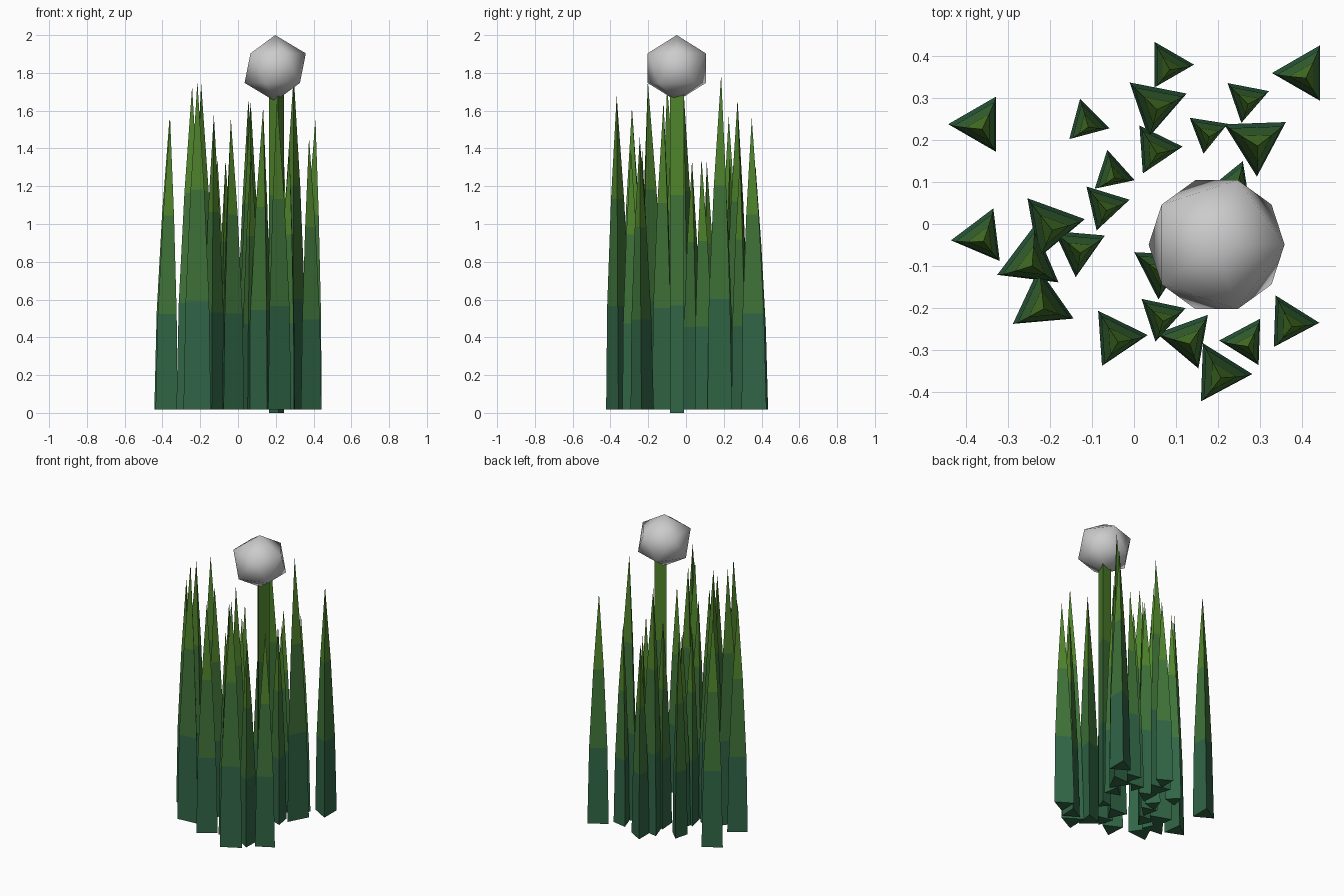
import bpy, bmesh
from math import cos, sin, radians

if "Cube" in bpy.data.objects:
    bpy.data.objects.remove(bpy.data.objects["Cube"])


def material(name, rgb):
    m = bpy.data.materials.new(name)
    m.diffuse_color = (*rgb, 1)
    m.use_nodes = True
    m.node_tree.nodes["Principled BSDF"].inputs["Base Color"].default_value = m.diffuse_color
    return m


# Green shades from the dark base to the bright tip
GREENS = [material("grass_base", (0.03, 0.13, 0.06)),
          material("grass_middle", (0.05, 0.17, 0.04)),
          material("grass_tip", (0.08, 0.23, 0.025))]


def triangular_shaft(name, x, y, radius, angle, rings, z0, height, lean=(0, 0)):
    """Three-sided shaft; rings = (height fraction, radius fraction)."""
    bm = bmesh.new()
    loops = []
    for t, r in rings:
        cx, cy = x + lean[0] * t, y + lean[1] * t
        z = z0 + (height - z0) * t
        if r == 0:
            loops.append([bm.verts.new((cx, cy, z))] * 3)
        else:
            a = [radians(angle + 120 * k) for k in range(3)]
            loops.append([bm.verts.new((cx + radius * r * cos(q),
                                        cy + radius * r * sin(q), z)) for q in a])
    bm.faces.new(loops[0][::-1])
    for i, (lo, hi) in enumerate(zip(loops, loops[1:])):
        for k in range(3):
            n = (k + 1) % 3
            corners = [lo[k], lo[n], hi[n]]
            if hi[k] is not hi[n]:
                corners.append(hi[k])
            bm.faces.new(corners).material_index = i
    if rings[-1][1]:
        bm.faces.new(loops[-1]).material_index = len(rings) - 2
    mesh = bpy.data.meshes.new(name)
    bm.to_mesh(mesh)
    bm.free()
    for m in GREENS:
        mesh.materials.append(m)
    ob = bpy.data.objects.new(name, mesh)
    bpy.context.collection.objects.link(ob)
    return ob


# Grass blades: x, y, base radius, turn, height
BLADES = [
    (.08, .38, .063, 0, 1.31), (.05, .285, .08, 19, 1.66), (.405, .36, .076, 180, 1.56),
    (-.367, .238, .076, 180, 1.57), (-.114, .243, .057, 105, 1.35), (.267, .298, .058, 19, 1.36),
    (.174, .22, .053, 21, 1.28), (.29, .198, .085, 32, 1.79), (.05, .18, .066, 4, 1.4),
    (-.052, .122, .056, 102, 1.33), (-.071, .044, .062, 13, 1.34), (-.2, -.003, .084, 10, 1.745),
    (-.133, -.057, .07, 25, 1.58), (-.248, -.088, .085, 203, 1.73), (-.364, -.03, .073, 187, 1.55),
    (-.22, -.19, .084, -25, 1.755), (-.043, -.27, .076, 4, 1.56), (.064, -.22, .062, 18, 1.39),
    (.128, -.274, .075, 50, 1.62), (.202, -.355, .08, -2, 1.68), (.267, -.28, .064, 178, 1.4),
    (.371, -.233, .071, -2, 1.46), (.062, -.107, .073, 27, 1.65), (.238, .094, .06, 69, 1.35),
]
TAPER = [(0, 1), (.33, .86), (.67, .5), (1, 0)]
for i, (x, y, r, a, h) in enumerate(BLADES):
    triangular_shaft(f"grass_blade_{i + 1:02d}", x, y, r, a, TAPER, .017, h, (.005, -.012))

# Flower stem
STRAIGHT = [(0, 1), (.33, 1), (.67, 1), (1, 1)]
triangular_shaft("flower_stem", .207, -.04, .046, 40, STRAIGHT, 0, 1.72)

# Round flower head
bpy.ops.mesh.primitive_ico_sphere_add(subdivisions=1, radius=.175, location=(.197, -.049, 1.825))
head = bpy.context.object
head.name = "flower_head"
head.scale = (1.035, 1.035, 1)
bpy.ops.object.shade_smooth()
